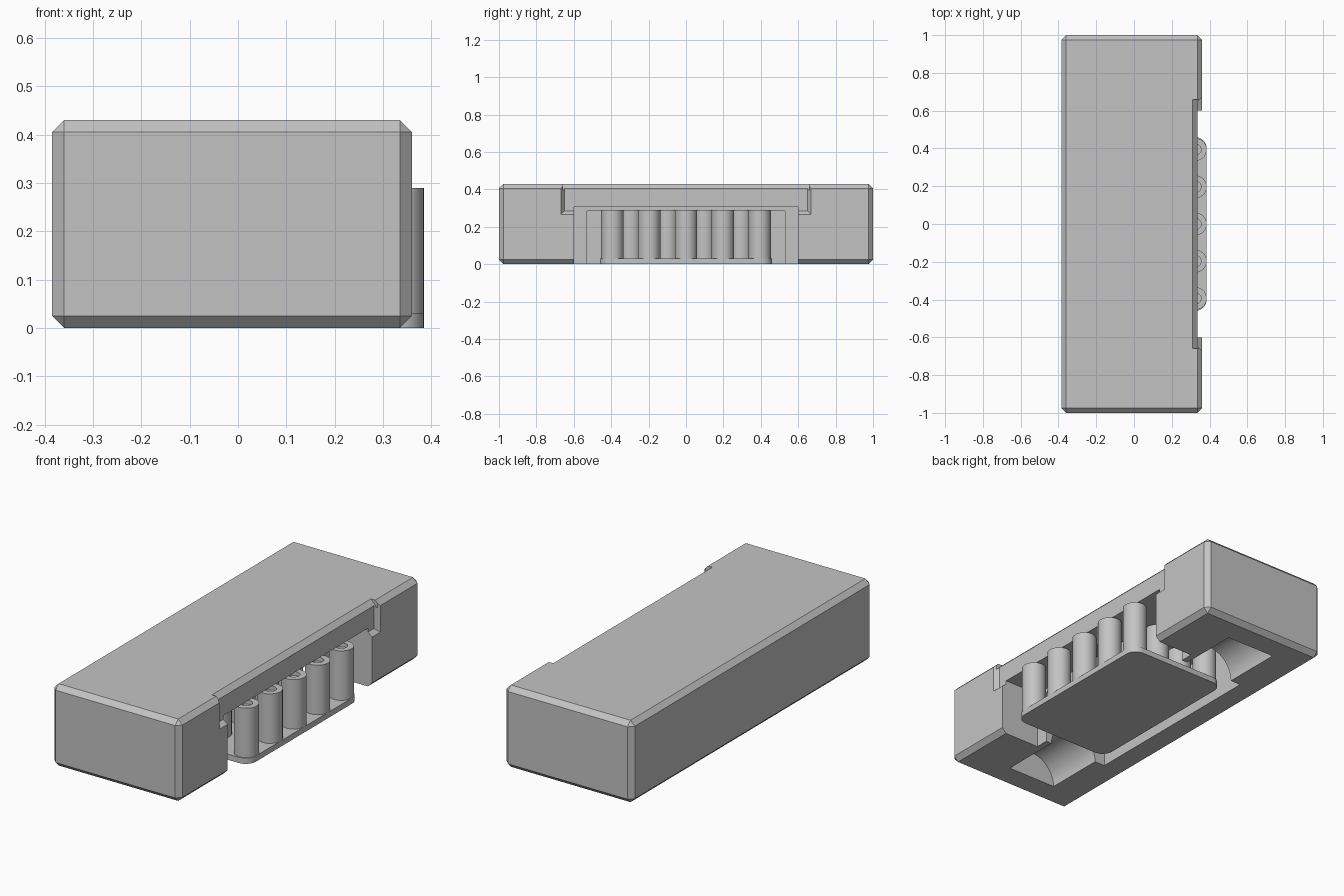
import bpy, bmesh, math
from mathutils import Matrix

if "Cube" in bpy.data.objects:
    bpy.data.objects.remove(bpy.data.objects["Cube"])

GREY = (0.55, 0.55, 0.55, 1)
grey = bpy.data.materials.new("plain grey")
grey.use_nodes = True
grey.diffuse_color = GREY
grey.node_tree.nodes["Principled BSDF"].inputs["Base Color"].default_value = GREY


def finish(bm, name):
    bmesh.ops.recalc_face_normals(bm, faces=bm.faces)
    mesh = bpy.data.meshes.new(name)
    bm.to_mesh(mesh)
    bm.free()
    mesh.materials.append(grey)
    ob = bpy.data.objects.new(name, mesh)
    bpy.context.collection.objects.link(ob)
    return ob


def box_mesh(x0, x1, y0, y1, z0, z1):
    bm = bmesh.new()
    bmesh.ops.create_cube(bm, size=1)
    for v in bm.verts:
        v.co = (x1 if v.co.x > 0 else x0, y1 if v.co.y > 0 else y0, z1 if v.co.z > 0 else z0)
    return bm


def cut(target, cutter):
    mod = target.modifiers.new("cut", 'BOOLEAN')
    mod.operation = 'DIFFERENCE'
    mod.solver = 'EXACT'
    mod.object = cutter
    with bpy.context.temp_override(object=target, active_object=target, selected_objects=[target]):
        bpy.ops.object.modifier_apply(modifier=mod.name)
    bpy.data.objects.remove(cutter)


def smooth(ob):
    bpy.ops.object.select_all(action='DESELECT')
    ob.select_set(True)
    bpy.context.view_layer.objects.active = ob
    bpy.ops.object.shade_smooth_by_angle(angle=math.radians(30))


# Case: chamfered block
bm = box_mesh(-0.385, 0.36, -1, 1, 0, 0.43)
bmesh.ops.bevel(bm, geom=bm.edges[:], offset=0.025, segments=1, affect='EDGES')
case = finish(bm, "case")

# Shallow recess on the open side, with sloping ends and sill
bm = box_mesh(0.335, 0.365, -0.65, 0.65, 0.285, 0.5)
for v in bm.verts:
    if v.co.x > 0.35:
        v.co.y *= 1.035
        if v.co.z < 0.3:
            v.co.z = 0.262
cut(case, finish(bm, "recess_cutter"))

# Chamfer along the top of the recess
bm = box_mesh(0.31, 0.365, -0.66, 0.66, 0.43, 0.5)
for v in bm.verts:
    if v.co.z < 0.45:
        v.co.z = 0.43 if v.co.x < 0.32 else 0.375
cut(case, finish(bm, "edge_cutter"))

# Mouth and inner chamber, open at the bottom
cut(case, finish(box_mesh(0.13, 0.45, -0.6, 0.6, -0.1, 0.305), "mouth_cutter"))
cut(case, finish(box_mesh(-0.25, 0.2, -0.53, 0.53, -0.1, 0.285), "chamber_cutter"))

# Round channel running lengthwise through the underside
bm = bmesh.new()
bmesh.ops.create_cone(bm, cap_ends=True, segments=48, radius1=0.143, radius2=0.143, depth=1.71,
                      matrix=Matrix.Translation((-0.047, 0, 0)) @ Matrix.Rotation(math.pi / 2, 4, 'X'))
cut(case, finish(bm, "channel_cutter"))
smooth(case)

# Tray with rounded upright corners
bm = box_mesh(-0.19, 0.385, -0.46, 0.46, 0, 0.03)
upright = [e for e in bm.edges if abs(e.verts[0].co.z - e.verts[1].co.z) > 0.01]
bmesh.ops.bevel(bm, geom=upright, offset=0.06, segments=8, profile=0.5, affect='EDGES')
smooth(finish(bm, "tray"))


# Pins with a small hollow in the top, standing in staggered rows
def pin(name, x, y):
    profile = [(0.06, 0.03), (0.06, 0.29), (0.03, 0.29), (0.03, 0.27)]
    bm = bmesh.new()
    n = 32
    rings = [[bm.verts.new((x + r * math.cos(math.tau * i / n), y + r * math.sin(math.tau * i / n), z))
              for i in range(n)] for r, z in profile]
    for a, b in zip(rings, rings[1:]):
        for i in range(n):
            j = (i + 1) % n
            bm.faces.new((a[i], a[j], b[j], b[i]))
    bm.faces.new(rings[0])
    bm.faces.new(rings[-1])
    smooth(finish(bm, name))


for row, (x, count) in enumerate([(0.325, 5), (0.0975, 4), (-0.13, 5)]):
    for k in range(count):
        pin(f"pin_{row + 1}_{k + 1}", x, (k - (count - 1) / 2) * 0.197)
